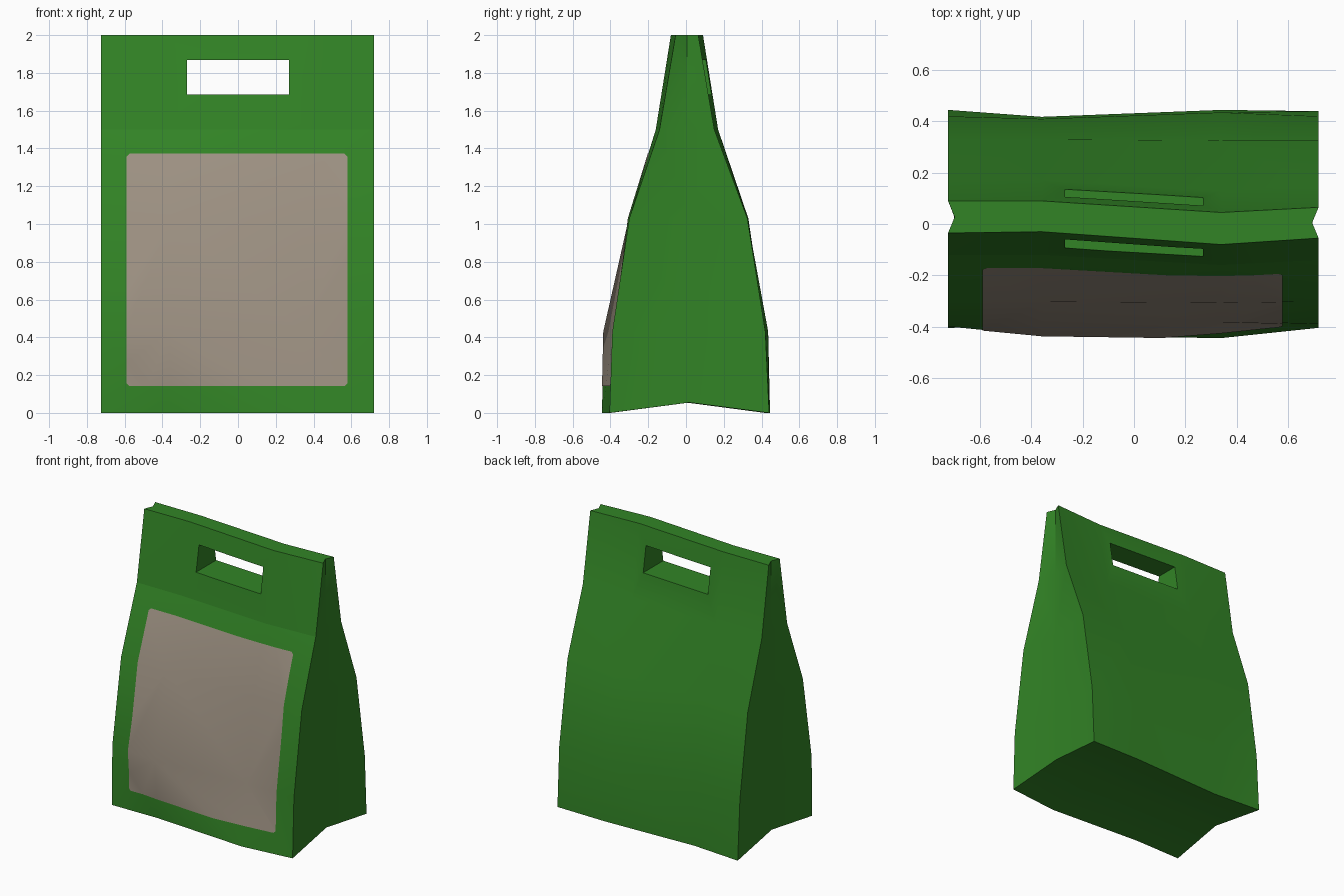
import bpy, bmesh
from mathutils import Vector

if "Cube" in bpy.data.objects:
    bpy.data.objects.remove(bpy.data.objects["Cube"])


def material(name, color):
    m = bpy.data.materials.new(name)
    m.use_nodes = True
    m.diffuse_color = color
    m.node_tree.nodes["Principled BSDF"].inputs["Base Color"].default_value = color
    return m


def add_object(name, bm, mat):
    mesh = bpy.data.meshes.new(name)
    bm.to_mesh(mesh)
    bm.free()
    mesh.materials.append(mat)
    ob = bpy.data.objects.new(name, mesh)
    bpy.context.collection.objects.link(ob)
    return ob


def smooth(ob):
    bpy.ops.object.select_all(action='DESELECT')
    ob.select_set(True)
    bpy.context.view_layer.objects.active = ob
    bpy.ops.object.shade_smooth_by_angle(angle=0.5, keep_sharp_edges=True)


green = material("bag green", (0.032, 0.231, 0.019, 1))
taupe = material("label taupe", (0.342, 0.287, 0.227, 1))

# Wavy panel depths: one row per height, one value per column
XS = [-0.725, -0.36, 0.34, 0.72]
ZS = [0.0, 0.43, 1.03, 1.5, 2.0]
FRONT = [[-0.405, -0.40, -0.445, -0.405],
         [-0.40, -0.435, -0.38, -0.39],
         [-0.30, -0.30, -0.305, -0.30],
         [-0.12, -0.12, -0.16, -0.14],
         [-0.035, -0.03, -0.08, -0.055]]
BACK = [[0.445, 0.418, 0.445, 0.44],
        [0.42, 0.41, 0.435, 0.42],
        [0.33, 0.33, 0.325, 0.325],
        [0.17, 0.17, 0.13, 0.15],
        [0.09, 0.09, 0.045, 0.065]]
COLS, ROWS = range(len(XS)), range(len(ZS))
LAST, TOP = COLS[-1], ROWS[-1]


def sheet(bm, depth):
    return [[bm.verts.new((XS[c], depth[r][c], ZS[r])) for c in COLS] for r in ROWS]


def panel_faces(bm, grid):
    for r in ROWS[:-1]:
        for c in COLS[:-1]:
            bm.faces.new((grid[r][c], grid[r][c + 1], grid[r + 1][c + 1], grid[r + 1][c]))


# Bag body: front and back panels, tucked-in sides, folded base, closed top
bm = bmesh.new()
front, back = sheet(bm, FRONT), sheet(bm, BACK)
middle = {}
for r in ROWS:
    for c in COLS:
        if c in (0, LAST) or r in (0, TOP):
            co = (front[r][c].co + back[r][c].co) / 2
            if c in (0, LAST):
                co.x *= 0.965
            if r == 0:
                co.z = 0.055
            middle[r, c] = bm.verts.new(co)
for grid in (front, back):
    panel_faces(bm, grid)
    for c in (0, LAST):
        for r in ROWS[:-1]:
            bm.faces.new((grid[r][c], grid[r + 1][c], middle[r + 1, c], middle[r, c]))
    for r in (0, TOP):
        for c in COLS[:-1]:
            bm.faces.new((grid[r][c], grid[r][c + 1], middle[r, c + 1], middle[r, c]))
# Crease where the front flap folds
for c in COLS[:-1]:
    bm.edges.get((front[3][c], front[3][c + 1])).smooth = False
bmesh.ops.recalc_face_normals(bm, faces=bm.faces)
bmesh.ops.triangulate(bm, faces=bm.faces)
bag = add_object("bag_body", bm, green)

# Handle slot cut through the top
bm = bmesh.new()
bmesh.ops.create_cube(bm, size=1)
bmesh.ops.scale(bm, vec=(0.54, 1, 0.185), verts=bm.verts)
bmesh.ops.translate(bm, vec=(0, 0, 1.777), verts=bm.verts)
cutter = add_object("handle_cutter", bm, green)
mod = bag.modifiers.new("handle_slot", 'BOOLEAN')
mod.operation, mod.object, mod.solver = 'DIFFERENCE', cutter, 'EXACT'
bpy.context.view_layer.objects.active = bag
bpy.ops.object.modifier_apply(modifier=mod.name)
bpy.data.objects.remove(cutter)
smooth(bag)

# Front label: the front panel trimmed to a rectangle with clipped corners
bm = bmesh.new()
panel_faces(bm, sheet(bm, FRONT))
bmesh.ops.triangulate(bm, faces=bm.faces)
center, half_w, half_h, clip = Vector((-0.005, 0, 0.757)), 0.585, 0.615, 0.015
cuts = [((s * half_w, 0, 0), (s, 0, 0)) for s in (-1, 1)]
cuts += [((0, 0, s * half_h), (0, 0, s)) for s in (-1, 1)]
cuts += [((s * (half_w - clip), 0, t * half_h), (s, 0, t)) for s in (-1, 1) for t in (-1, 1)]
for point, normal in cuts:
    bmesh.ops.bisect_plane(bm, geom=bm.verts[:] + bm.edges[:] + bm.faces[:],
                           plane_co=center + Vector(point), plane_no=normal, clear_outer=True)
bmesh.ops.translate(bm, vec=(0, -0.003, 0), verts=bm.verts)
label = add_object("front_label", bm, taupe)
smooth(label)
